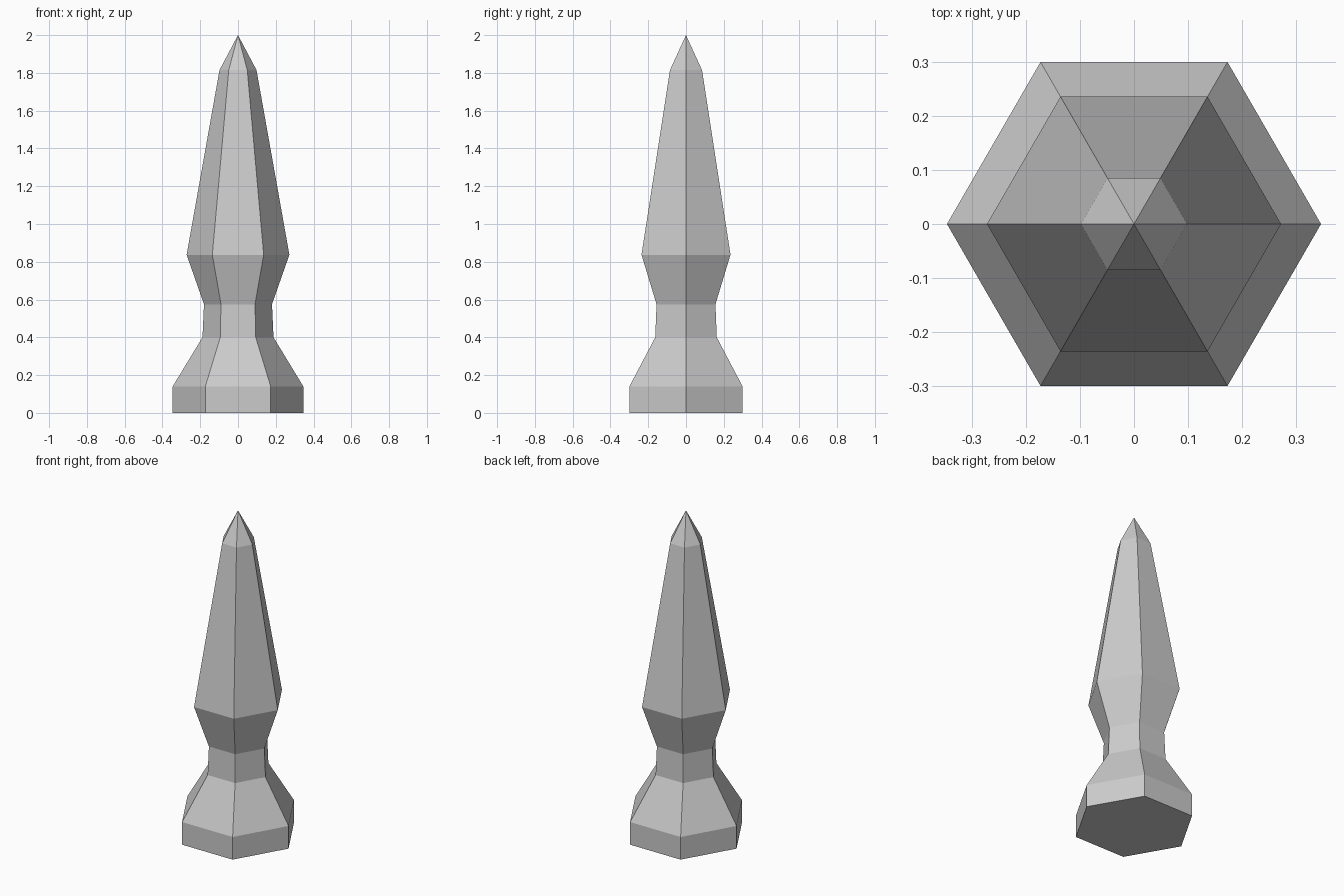
import bpy, bmesh
from math import cos, sin, pi

cube = bpy.data.objects.get("Cube")
if cube:
    bpy.data.objects.remove(cube, do_unlink=True)

SIDES = 6

# Plain grey stone
stone = bpy.data.materials.new("grey_stone")
stone.use_nodes = True
GREY = (0.6, 0.6, 0.6, 1)
stone.diffuse_color = GREY
stone.node_tree.nodes["Principled BSDF"].inputs["Base Color"].default_value = GREY

# Radius and height of each ring: plinth, neck, shoulder, tip base
profile = [(0.346, 0), (0.346, 0.14), (0.188, 0.40), (0.18, 0.575),
           (0.272, 0.837), (0.098, 1.815)]

bm = bmesh.new()
rings = [[bm.verts.new((r * cos(2 * pi * i / SIDES), r * sin(2 * pi * i / SIDES), z))
          for i in range(SIDES)] for r, z in profile]

# Faceted sides
for low, high in zip(rings, rings[1:]):
    for i in range(SIDES):
        j = (i + 1) % SIDES
        bm.faces.new((low[i], low[j], high[j], high[i]))

# Pointed tip and flat underside
apex = bm.verts.new((0, 0, 2))
for i in range(SIDES):
    bm.faces.new((rings[-1][i], rings[-1][(i + 1) % SIDES], apex))
bm.faces.new(rings[0][::-1])

mesh = bpy.data.meshes.new("hexagonal_spire")
bm.to_mesh(mesh)
bm.free()
mesh.materials.append(stone)
spire = bpy.data.objects.new("hexagonal_spire", mesh)
bpy.context.collection.objects.link(spire)
